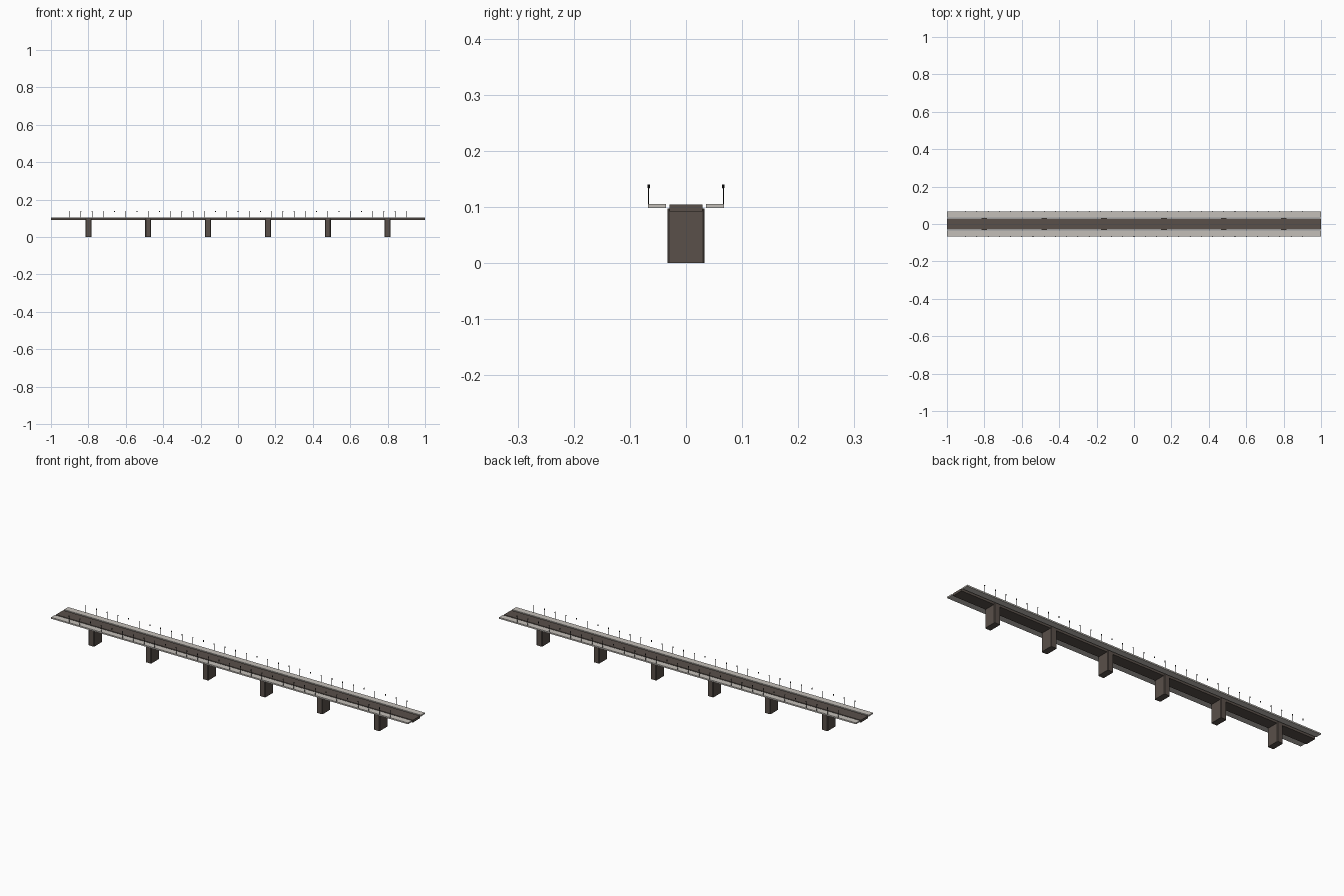
import bpy, bmesh
from mathutils import Matrix, Vector

cube = bpy.data.objects.get("Cube")
if cube:
    bpy.data.objects.remove(cube, do_unlink=True)


def material(name, rgb):
    mat = bpy.data.materials.new(name)
    mat.use_nodes = True
    colour = (*rgb, 1.0)
    mat.diffuse_color = colour
    node = mat.node_tree.nodes["Principled BSDF"]
    node.inputs["Base Color"].default_value = colour
    node.inputs["Roughness"].default_value = 0.8
    return mat


stone = material("brown stone", (0.10, 0.08, 0.068))
concrete = material("pale concrete", (0.55, 0.52, 0.48))
iron = material("black iron", (0.012, 0.012, 0.012))


def add_box(bm, low, high):
    low, high = Vector(low), Vector(high)
    size = Matrix.Diagonal((*(high - low), 1))
    bmesh.ops.create_cube(bm, size=1, matrix=Matrix.Translation((low + high) / 2) @ size)


def add_cylinder(bm, x, y, low, high, r_low, r_high, sides):
    bmesh.ops.create_cone(bm, cap_ends=True, segments=sides, radius1=r_low, radius2=r_high,
                          depth=high - low, matrix=Matrix.Translation((x, y, (low + high) / 2)))


def finish(name, bm, mat):
    mesh = bpy.data.meshes.new(name)
    bm.to_mesh(mesh)
    bm.free()
    mesh.materials.append(mat)
    obj = bpy.data.objects.new(name, mesh)
    bpy.context.collection.objects.link(obj)
    return obj


# Road deck
bm = bmesh.new()
add_box(bm, (-1, -0.029, 0.092), (1, 0.029, 0.104))
finish("road_deck", bm, stone)

# Six piers with chamfered upright corners
for i in range(6):
    x = -0.8 + 0.32 * i
    bm = bmesh.new()
    add_box(bm, (x - 0.016, -0.033, 0), (x + 0.016, 0.033, 0.097))
    upright = [e for e in bm.edges if abs(e.verts[0].co.z - e.verts[1].co.z) > 0.05]
    bmesh.ops.bevel(bm, geom=upright, offset=0.003, segments=1, affect='EDGES')
    finish(f"pier_{i + 1}", bm, stone)

# Walkways and lamp rows on both sides
for side, name in ((1, "back"), (-1, "front")):
    bm = bmesh.new()
    inner, outer = sorted((side * 0.036, side * 0.068))
    add_box(bm, (-1, inner, 0.098), (1, outer, 0.105))
    finish(name + "_walkway", bm, concrete)

    bm = bmesh.new()
    y = side * 0.0664
    for i in range(31):
        x = -0.9 + 0.06 * i
        add_cylinder(bm, x, y, 0.104, 0.134, 0.0009, 0.0009, 6)
        add_cylinder(bm, x, y, 0.133, 0.140, 0.0017, 0.0024, 8)
    finish(name + "_lamps", bm, iron)
